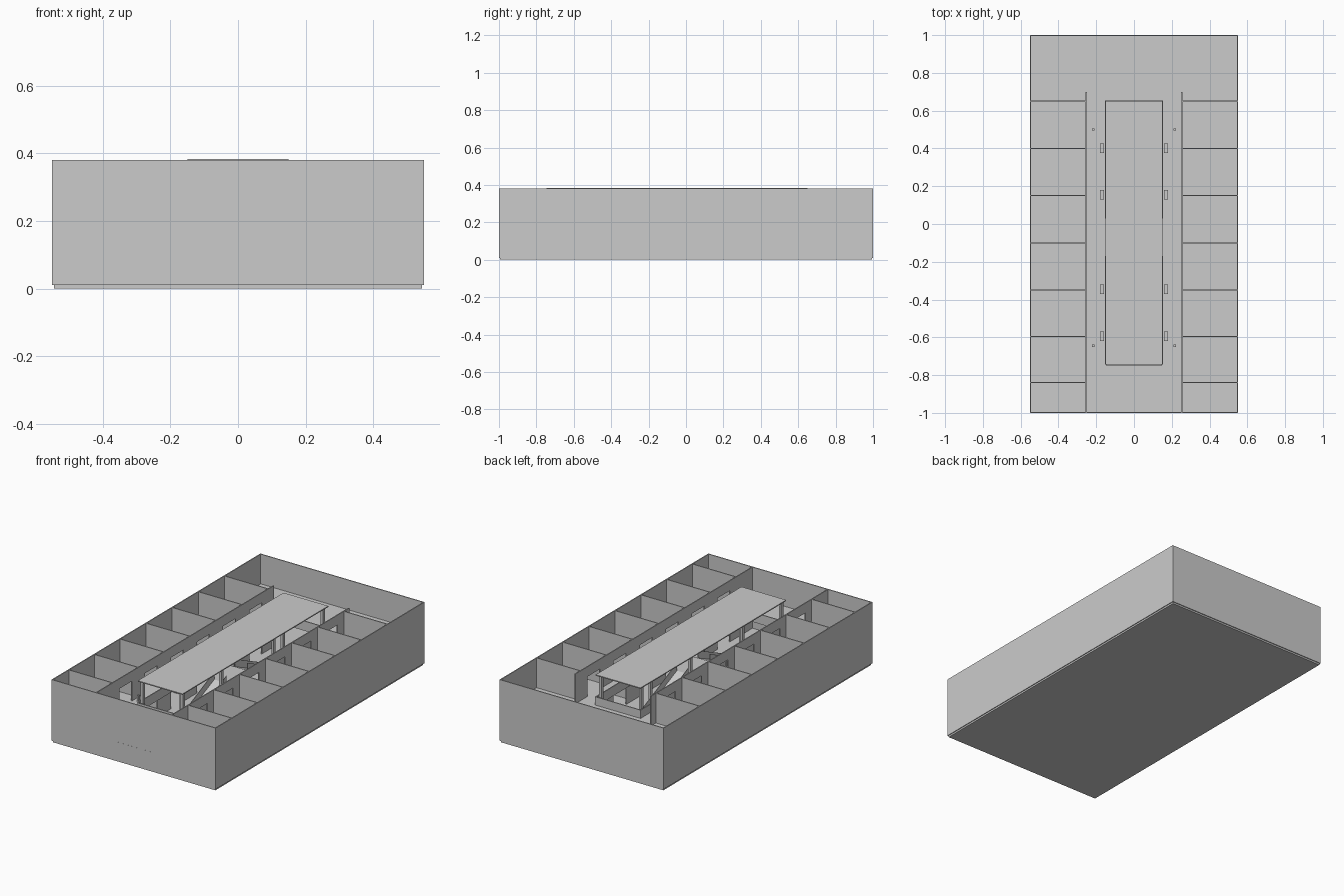
import bpy, bmesh
from mathutils import Matrix

if "Cube" in bpy.data.objects:
    bpy.data.objects.remove(bpy.data.objects["Cube"])

T = 0.006            # wall thickness
H, F = 0.38, 0.20    # wall top, upper floor level
G = 0.01             # ground floor level


def boxes(name, spans):
    """One object from axis-aligned boxes (x0, x1, y0, y1, z0, z1)."""
    bm = bmesh.new()
    for x0, x1, y0, y1, z0, z1 in spans:
        m = Matrix.Translation(((x0 + x1) / 2, (y0 + y1) / 2, (z0 + z1) / 2))
        m = m @ Matrix.Diagonal((x1 - x0, y1 - y0, z1 - z0, 1))
        bmesh.ops.create_cube(bm, size=1, matrix=m)
    me = bpy.data.meshes.new(name)
    bm.to_mesh(me)
    bm.free()
    ob = bpy.data.objects.new(name, me)
    bpy.context.collection.objects.link(ob)
    return ob


def both_sides(spans):
    """Repeat boxes mirrored across x = 0."""
    return spans + [(-b, -a, c, d, e, f) for a, b, c, d, e, f in spans]


def ramp(name, x0, x1, profile):
    """Extrude a (y, z) outline between two x positions."""
    bm = bmesh.new()
    face = bm.faces.new([bm.verts.new((x0, y, z)) for y, z in profile])
    ext = bmesh.ops.extrude_face_region(bm, geom=[face])
    vs = [g for g in ext["geom"] if isinstance(g, bmesh.types.BMVert)]
    bmesh.ops.translate(bm, verts=vs, vec=(x1 - x0, 0, 0))
    bmesh.ops.recalc_face_normals(bm, faces=bm.faces)
    me = bpy.data.meshes.new(name)
    bm.to_mesh(me)
    bm.free()
    ob = bpy.data.objects.new(name, me)
    bpy.context.collection.objects.link(ob)


# Ground slab, and upper floor with an open atrium crossed by a bridge
boxes("ground_floor", [(-0.545, 0.545, -0.995, 0.995, 0, G)])
boxes("upper_floor", both_sides([(0.15, 0.547, -0.997, 0.997, F - 0.01, F)]) + [
    (-0.15, 0.15, -0.997, -0.745, F - 0.01, F),
    (-0.15, 0.15, 0.65, 0.997, F - 0.01, F)])
boxes("bridge", [(-0.15, 0.15, -0.17, 0.03, F - 0.01, F)])

# Outer walls
boxes("outer_walls", both_sides([(0.55 - T, 0.55, -1, 1, G, H)]) + [
    (-0.55 + T, 0.55 - T, -1, -1 + T, G, H),
    (-0.55 + T, 0.55 - T, 1 - T, 1, G, H)])
boxes("entrance_door", [(-0.12, 0.12, -1.0005, -0.993, G, 0.12)])

# Shop partitions and corridor walls with a doorway per shop
cuts = [-0.84, -0.595, -0.35, -0.1, 0.15, 0.4, 0.65]
boxes("shop_partitions", both_sides(
    [(0.256, 0.55 - T, y - T / 2, y + T / 2, G, H) for y in cuts]))

wall, last = [], -0.994
for a, b in zip(cuts, cuts[1:]):
    c = (a + b) / 2
    wall.append((0.25, 0.256, last, c - 0.06, G, H))
    wall.append((0.25, 0.256, c - 0.06, c + 0.06, 0.13, F))
    wall.append((0.25, 0.256, c - 0.06, c + 0.06, 0.32, H))
    last = c + 0.06
wall.append((0.25, 0.256, last, 0.70, G, H))
boxes("corridor_walls", both_sides(wall))

# Railing round the atrium, open where the bridge meets the walkways
R = F + 0.05
boxes("atrium_railing", both_sides([
    (0.147, 0.153, -0.745, -0.17, F, R), (0.147, 0.153, 0.03, 0.653, F, R)]) + [
    (-0.147, 0.147, -0.748, -0.742, F, R), (-0.147, 0.147, 0.647, 0.653, F, R)])

# Atrium canopy and its posts
boxes("canopy", [(-0.15, 0.15, -0.745, 0.65, H - 0.003, H + 0.003)])
boxes("canopy_posts", both_sides(
    [(0.125, 0.141, y - 0.01, y + 0.01, G, H - 0.003)
     for y in (-0.72, -0.35, 0.15, 0.62)]))

# Escalators climbing to both sides of the bridge
for label, top, d in (("front", -0.17, -1), ("back", 0.03, 1)):
    foot = top + d * 0.42
    ramp(label + "_escalator", -0.04, 0.04,
         [(top, F), (foot, G + 0.004), (foot - d * 0.04, G), (top, F - 0.02)])
    for side, x in (("left", -0.043), ("right", 0.040)):
        ramp(f"{label}_escalator_{side}_rail", x, x + 0.003,
             [(top, F), (foot, G), (foot, G + 0.045), (top, F + 0.045)])

# Benches and planters along the upper walkways
boxes("benches", both_sides(
    [(0.16, 0.18, y - 0.025, y + 0.025, F, F + 0.02)
     for y in (-0.595, -0.345, 0.155, 0.4)]))
boxes("planters", both_sides(
    [(0.21, 0.222, y - 0.006, y + 0.006, F, F + 0.04) for y in (-0.645, 0.5)]))
